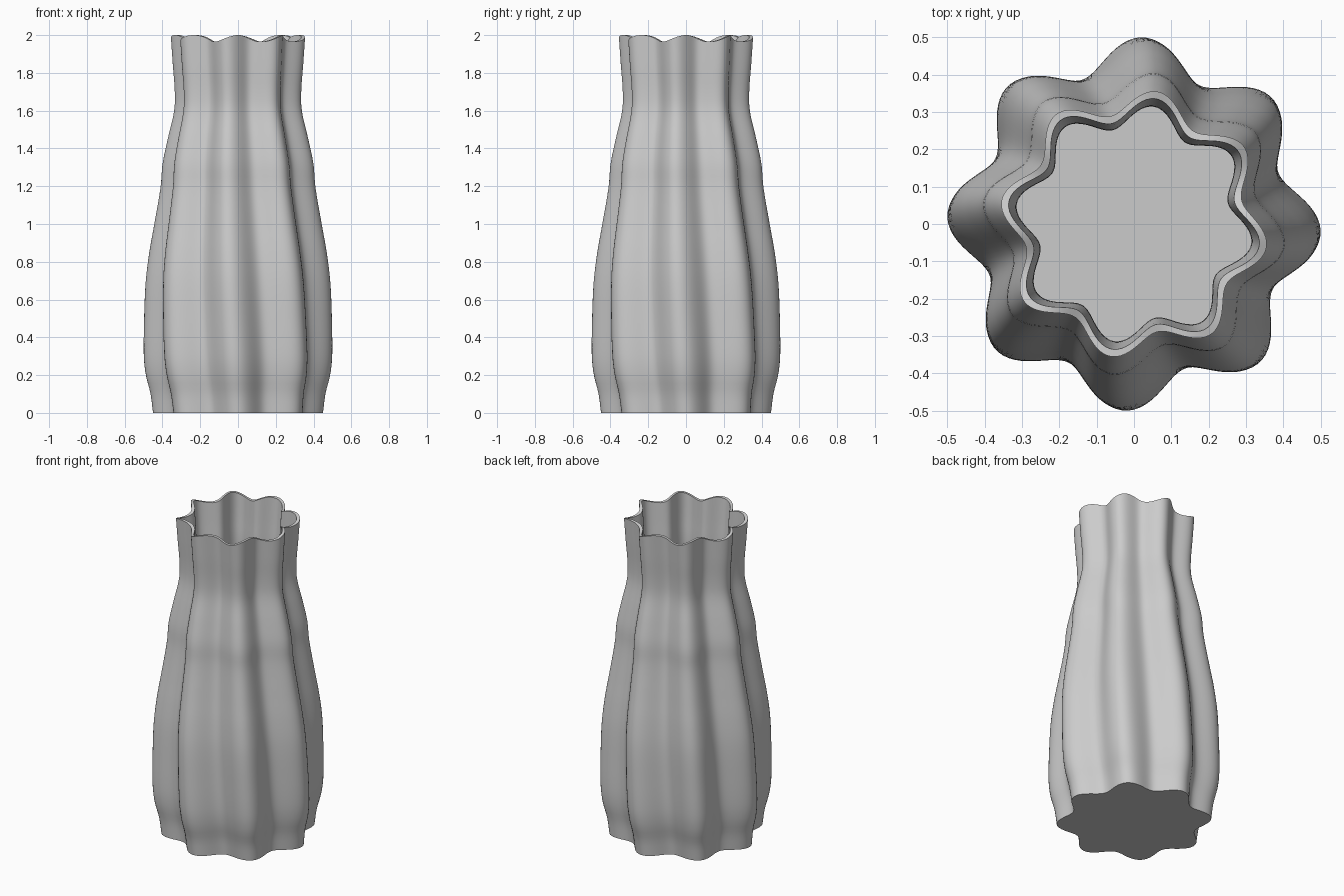
import bpy
import bmesh
from math import sin, cos, pi, radians

cube = bpy.data.objects.get("Cube")
if cube:
    bpy.data.objects.remove(cube, do_unlink=True)

LOBES = 8
SIDES = 192
RINGS = 64
HEIGHT = 2.0
WALL = 0.02
FLOOR = 0.03
TWIST = radians(10)
FLUTE = 0.09          # depth of the flutes as a share of the radius
RIM_WAVE = 0.0175

# Crest radius against height
PROFILE = [(0, 0.45), (0.1, 0.463), (0.2, 0.488), (0.3, 0.499), (0.5, 0.498),
           (0.7, 0.49), (0.85, 0.472), (1.0, 0.446), (1.2, 0.413), (1.32, 0.403),
           (1.45, 0.376), (1.6, 0.342), (1.7, 0.339), (1.85, 0.35), (2.0, 0.36)]


def slope(i):
    a, b = PROFILE[max(i - 1, 0)], PROFILE[min(i + 1, len(PROFILE) - 1)]
    return (b[1] - a[1]) / (b[0] - a[0])


def crest_radius(z):
    """Smooth curve through the profile points."""
    i = 0
    while i < len(PROFILE) - 2 and z > PROFILE[i + 1][0]:
        i += 1
    (z0, r0), (z1, r1) = PROFILE[i], PROFILE[i + 1]
    h = z1 - z0
    t = (z - z0) / h
    blend = t * t * (3 - 2 * t)
    return (r0 + (r1 - r0) * blend
            + h * slope(i) * t * (1 - t) ** 2
            - h * slope(i + 1) * t * t * (1 - t))


def add_ring(bm, z, inset):
    """One fluted ring, turned by the twist and waved near the rim."""
    crest = crest_radius(z)
    turn = TWIST * sin(z / HEIGHT * pi / 2)
    fade = max(0, (z - 1.6) / 0.4) ** 2
    ring = []
    for k in range(SIDES):
        a = 2 * pi * k / SIDES
        r = crest * (1 - FLUTE * (1 - cos(LOBES * (a + turn)))) - inset
        dip = RIM_WAVE * fade * (1 - cos(LOBES * a))
        ring.append(bm.verts.new((r * cos(a), r * sin(a), z - dip)))
    return ring


# Fluted vase: outer wall up, over the lip, inner wall down to the floor
bm = bmesh.new()
rings = [add_ring(bm, HEIGHT * i / RINGS, 0) for i in range(RINGS + 1)]
rings += [add_ring(bm, HEIGHT - (HEIGHT - FLOOR) * i / RINGS, WALL)
          for i in range(RINGS + 1)]
for low, high in zip(rings, rings[1:]):
    for k in range(SIDES):
        n = (k + 1) % SIDES
        bm.faces.new((low[k], low[n], high[n], high[k]))
bm.faces.new(list(reversed(rings[0])))
bm.faces.new(rings[-1])

mesh = bpy.data.meshes.new("fluted_vase")
bm.to_mesh(mesh)
bm.free()
vase = bpy.data.objects.new("fluted_vase", mesh)
bpy.context.collection.objects.link(vase)

# Plain grey glaze
grey = (0.6, 0.6, 0.6, 1)
glaze = bpy.data.materials.new("grey_glaze")
glaze.use_nodes = True
glaze.diffuse_color = grey
glaze.node_tree.nodes["Principled BSDF"].inputs["Base Color"].default_value = grey
mesh.materials.append(glaze)

# Smooth walls with crisp lip and base edges
bpy.ops.object.select_all(action="DESELECT")
vase.select_set(True)
bpy.context.view_layer.objects.active = vase
bpy.ops.object.shade_smooth_by_angle(angle=radians(40))
